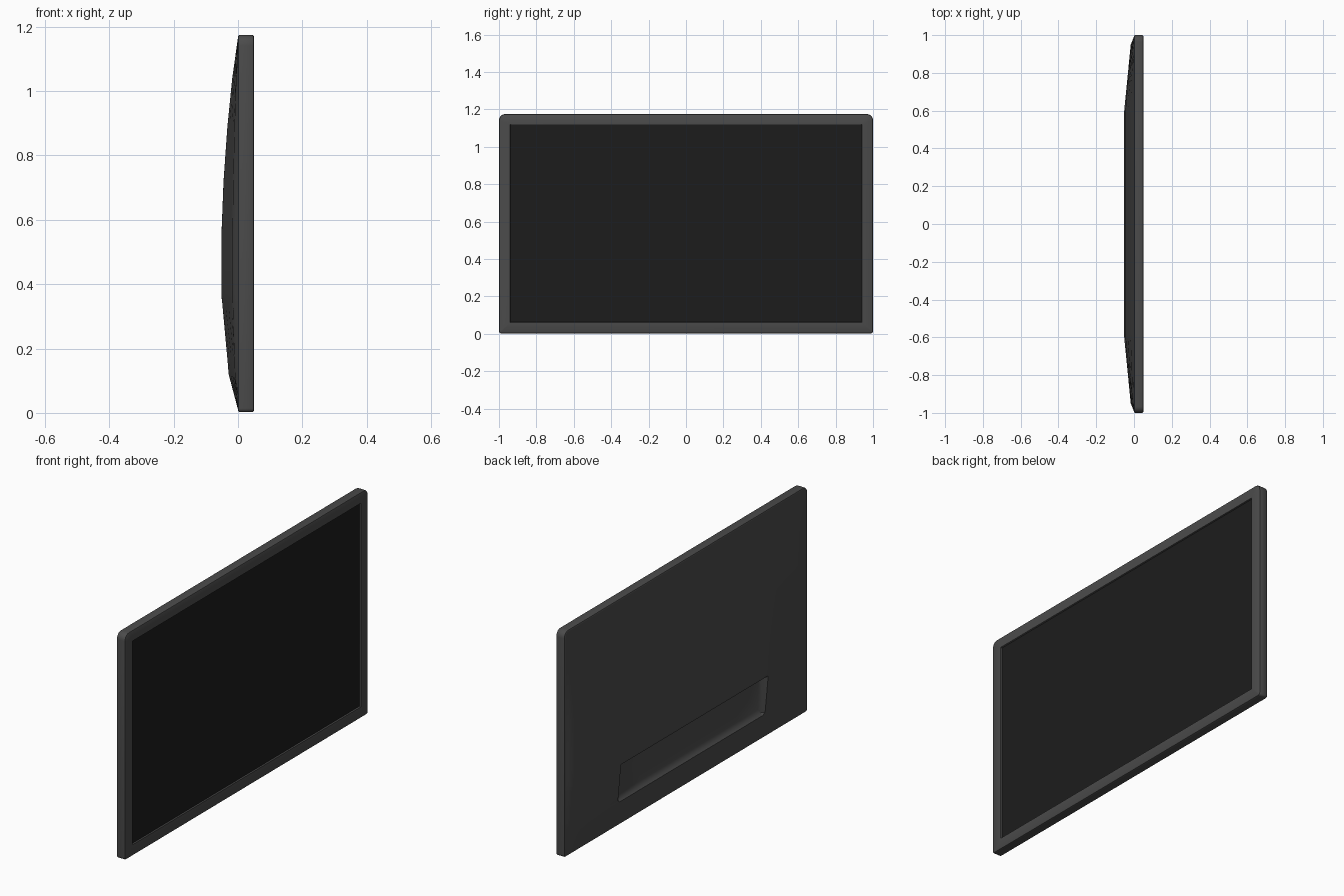
import bpy, bmesh, math

if "Cube" in bpy.data.objects:
    bpy.data.objects.remove(bpy.data.objects["Cube"])

BOTTOM, TOP = 0.002, 1.175


def material(name, v):
    m = bpy.data.materials.new(name)
    m.diffuse_color = (v, v, v, 1)
    m.use_nodes = True
    m.node_tree.nodes["Principled BSDF"].inputs["Base Color"].default_value = m.diffuse_color
    return m


def finish(bm, name, mat, angle=30):
    bmesh.ops.recalc_face_normals(bm, faces=bm.faces)
    me = bpy.data.meshes.new(name)
    bm.to_mesh(me)
    bm.free()
    ob = bpy.data.objects.new(name, me)
    bpy.context.collection.objects.link(ob)
    me.materials.append(mat)
    bpy.ops.object.select_all(action='DESELECT')
    ob.select_set(True)
    bpy.context.view_layer.objects.active = ob
    bpy.ops.object.shade_smooth_by_angle(angle=math.radians(angle))
    return ob


def rounded_ring(bm, x, half, z0, z1, r_top, r_bot, n=6):
    """Ring of vertices round a rounded rectangle at depth x."""
    ring = []
    for sy, top, start in ((1, 1, 0), (-1, 1, 90), (-1, 0, 180), (1, 0, 270)):
        r = r_top if top else r_bot
        cy, cz = sy * (half - r), (z1 - r if top else z0 + r)
        for i in range(n):
            a = math.radians(start + 90 * i / (n - 1))
            ring.append(bm.verts.new((x, cy + r * math.cos(a), cz + r * math.sin(a))))
    return ring


def interp(points, t):
    for (a, va), (b, vb) in zip(points, points[1:]):
        if t <= b:
            return va + (vb - va) * (t - a) / (b - a)
    return points[-1][1]


casing_mat = material("dark_grey", 0.07)
screen_mat = material("black", 0.012)

# Front casing with softened edges and a bezel lip
bm = bmesh.new()
rings = []
for x, inset in ((0, 0.006), (0.002, 0.002), (0.006, 0), (0.044, 0), (0.048, 0.002), (0.05, 0.006)):
    rings.append(rounded_ring(bm, x, 1 - inset, BOTTOM + inset, TOP - inset,
                              0.034 - inset, 0.012 - inset))
for x, d in ((0.05, 0), (0.043, 0.002)):
    rings.append(rounded_ring(bm, x, 0.94 - d, 0.06 + d, 1.12 - d, 0.003, 0.003))
for a, b in zip(rings, rings[1:]):
    for i in range(len(a)):
        j = (i + 1) % len(a)
        bm.faces.new((a[i], a[j], b[j], b[i]))
bm.faces.new(rings[0])
finish(bm, "front_casing", casing_mat)

# Display panel
bm = bmesh.new()
bm.faces.new(rounded_ring(bm, 0.043, 0.938, 0.062, 1.118, 0.003, 0.003))
finish(bm, "screen", screen_mat)

# Bulged back cover with a connector recess
side = [(0, 1), (0.6, 1), (0.95, 0.33), (0.992, 0)]
height = [(0.01, 0), (0.12, 0.029), (0.37, 0.052), (0.54, 0.052), (0.72, 0.045),
          (0.89, 0.033), (1.04, 0.018), (1.167, 0)]
half_y = [0, 0.2, 0.4, 0.575, 0.59, 0.605, 0.7, 0.8, 0.9, 0.95, 0.975, 0.992]
ys = sorted({s * y for y in half_y for s in (1, -1)})
zs = [0.01, 0.05, 0.12, 0.145, 0.155, 0.175, 0.345, 0.35, 0.37, 0.45, 0.54, 0.63,
      0.72, 0.8, 0.89, 0.97, 1.04, 1.11, 1.167]
FLOOR = -0.012
bm = bmesh.new()
grid = []
for z in zs:
    row = []
    for y in ys:
        py, pz = y, z
        if abs(y) > 0.99 and z in (zs[0], zs[-1]):       # trimmed outer corners
            py *= 0.993
            pz += 0.007 if z < 0.5 else -0.007
        if abs(y) == 0.605 and z == 0.145:               # rounded recess corner
            py, pz = math.copysign(0.598, y), 0.152
        x = -interp(side, abs(y)) * interp(height, z)
        if abs(y) < 0.595 and 0.15 < z < 0.348:
            x = FLOOR
            if z == 0.155 or abs(y) == 0.59:             # soft fillet at floor
                x = FLOOR - 0.008
        row.append(bm.verts.new((x, py, pz)))
    grid.append(row)
for a, b in zip(grid, grid[1:]):
    for i in range(len(ys) - 1):
        bm.faces.new((a[i], a[i + 1], b[i + 1], b[i]))
back = finish(bm, "back_cover", casing_mat)
# Open shell: make sure it faces backwards
if sum(p.normal.x * p.area for p in back.data.polygons) > 0:
    back.data.flip_normals()
